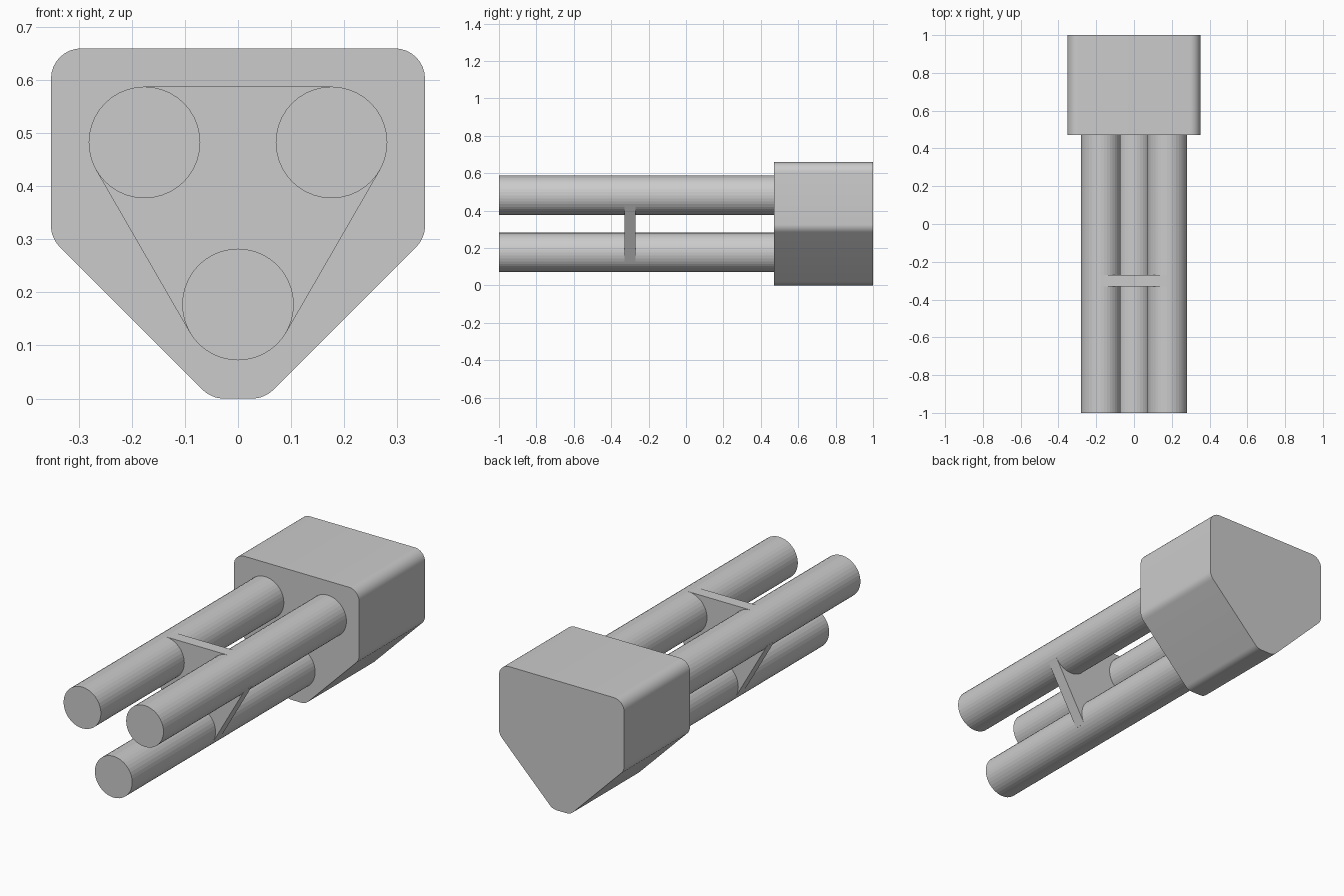
import bpy, bmesh
from math import pi, cos, sin, tan
from mathutils import Vector

if "Cube" in bpy.data.objects:
    bpy.data.objects.remove(bpy.data.objects["Cube"])


def prism(name, profile, y0, y1, smooth=False):
    """Extrude an XZ outline along Y."""
    bm = bmesh.new()
    face = bm.faces.new([bm.verts.new((x, y0, z)) for x, z in profile])
    ext = bmesh.ops.extrude_face_region(bm, geom=[face])
    verts = [g for g in ext["geom"] if isinstance(g, bmesh.types.BMVert)]
    bmesh.ops.translate(bm, verts=verts, vec=(0, y1 - y0, 0))
    bmesh.ops.recalc_face_normals(bm, faces=bm.faces)
    mesh = bpy.data.meshes.new(name)
    bm.to_mesh(mesh)
    bm.free()
    obj = bpy.data.objects.new(name, mesh)
    bpy.context.collection.objects.link(obj)
    if smooth:
        bpy.ops.object.select_all(action='DESELECT')
        obj.select_set(True)
        bpy.context.view_layer.objects.active = obj
        bpy.ops.object.shade_smooth_by_angle(angle=pi / 6)
    return obj


def fillet(points, r, steps=8):
    """Round every corner of a convex outline with radius r."""
    pts = [Vector(p) for p in points]
    out = []
    for i, p in enumerate(pts):
        a = (pts[i - 1] - p).normalized()
        b = (pts[(i + 1) % len(pts)] - p).normalized()
        half = a.angle(b) / 2
        turn = pi - 2 * half
        centre = p + (a + b).normalized() * (r / sin(half))
        start = p + a * (r / tan(half)) - centre
        along = -a
        for k in range(steps + 1):
            t = turn * k / steps
            out.append(centre + start * cos(t) + along * (r * sin(t)))
    return out


R = 0.105
CENTRES = {"left": (-0.176, 0.482), "right": (0.176, 0.482), "lower": (0, 0.177)}

# Rear housing block
half_outline = [(0.05, 0), (0.352, 0.302), (0.352, 0.659)]
outline = half_outline + [(-x, z) for x, z in reversed(half_outline)]
prism("housing", fillet(outline, 0.057), 0.47, 1.0, smooth=True)

# Three barrels
for side, (cx, cz) in CENTRES.items():
    ring = [(cx + R * cos(2 * pi * i / 40), cz + R * sin(2 * pi * i / 40)) for i in range(40)]
    prism(side + "_barrel", ring, -1.0, 0.475)

# Spacer plate tangent to the barrels
plate = []
for side, angles in (("right", (-30, 90)), ("left", (90, 210)), ("lower", (210, 330))):
    cx, cz = CENTRES[side]
    plate += [(cx + R * cos(a * pi / 180), cz + R * sin(a * pi / 180)) for a in angles]
prism("spacer_plate", plate, -0.33, -0.27)
